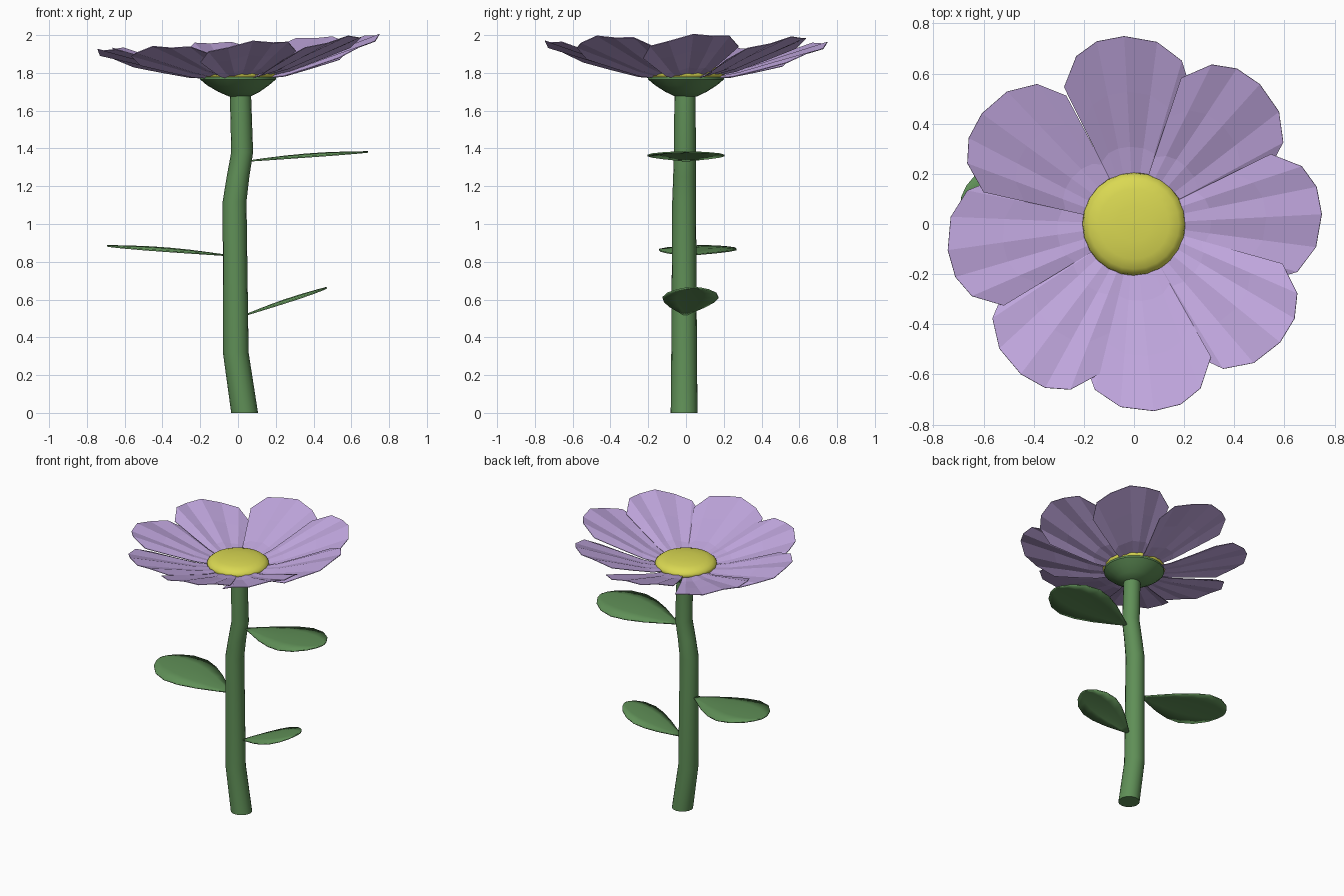
import bpy, bmesh, math
from mathutils import Vector, Matrix

if "Cube" in bpy.data.objects:
    bpy.data.objects.remove(bpy.data.objects["Cube"])


def material(name, rgb):
    m = bpy.data.materials.new(name)
    m.diffuse_color = (*rgb, 1)
    m.use_nodes = True
    m.node_tree.nodes["Principled BSDF"].inputs["Base Color"].default_value = m.diffuse_color
    return m


GREEN = material("leaf green", (0.115, 0.275, 0.095))
PURPLE = material("petal lilac", (0.53, 0.385, 0.73))
YELLOW = material("centre yellow", (0.70, 0.69, 0.085))


def finish(bm, name, mat, angle=None):
    bmesh.ops.recalc_face_normals(bm, faces=bm.faces)
    me = bpy.data.meshes.new(name)
    bm.to_mesh(me)
    bm.free()
    me.materials.append(mat)
    ob = bpy.data.objects.new(name, me)
    bpy.context.collection.objects.link(ob)
    if angle:
        bpy.ops.object.select_all(action='DESELECT')
        ob.select_set(True)
        bpy.context.view_layer.objects.active = ob
        bpy.ops.object.shade_smooth_by_angle(angle=math.radians(angle))
    return ob


def rings(name, mat, sections, sides, angle):
    """Capped tube through (x, y, z, radius) sections."""
    bm = bmesh.new()
    loops = []
    for x, y, z, r in sections:
        loops.append([bm.verts.new((x + r * math.cos(2 * math.pi * i / sides),
                                    y + r * math.sin(2 * math.pi * i / sides), z))
                      for i in range(sides)])
    for a, b in zip(loops, loops[1:]):
        for i in range(sides):
            j = (i + 1) % sides
            bm.faces.new((a[i], a[j], b[j], b[i]))
    bm.faces.new(loops[0])
    bm.faces.new(loops[-1])
    return finish(bm, name, mat, angle)


def sheet(name, mat, rows, matrix, thickness, angle=None):
    """Thin surface through a grid of points."""
    bm = bmesh.new()
    grid = [[bm.verts.new(matrix @ Vector(p)) for p in row] for row in rows]
    for a, b in zip(grid, grid[1:]):
        for i in range(len(a) - 1):
            bm.faces.new((a[i], a[i + 1], b[i + 1], b[i]))
    ob = finish(bm, name, mat, angle)
    s = ob.modifiers.new("thickness", 'SOLIDIFY')
    s.thickness = thickness
    s.offset = 0
    return ob


# Gently bent stem
rings("stem", GREEN, [(0.035, -0.01, 0, 0.071), (-0.012, -0.01, 0.32, 0.068),
                      (-0.018, -0.01, 1.12, 0.063), (0.0, -0.008, 1.25, 0.06),
                      (0.022, -0.006, 1.38, 0.058), (0.012, -0.005, 1.72, 0.056)], 16, 50)

# Green cup beneath the petals
rings("flower_cup", GREEN, [(0.01, 0, 1.675, 0.057), (0.005, 0, 1.70, 0.11),
                            (0, 0, 1.735, 0.165), (0, 0, 1.765, 0.2),
                            (0, 0, 1.777, 0.2)], 20, 45)

# Rounded yellow centre
rings("flower_centre", YELLOW, [(0, 0, 1.77, 0.19), (0, 0, 1.79, 0.206), (0, 0, 1.808, 0.202),
                                (0, 0, 1.826, 0.18), (0, 0, 1.838, 0.14),
                                (0, 0, 1.845, 0.07), (0, 0, 1.847, 0.01)], 24, 60)

# Pleated petals: (reach, sideways) outline of the tip, one entry per pleat line
TIP = [(0.52, -0.255), (0.64, -0.225), (0.72, -0.13), (0.75, 0.0),
       (0.735, 0.11), (0.68, 0.195), (0.56, 0.25)]
for n, deg in enumerate((3, 48, 93, 144, 188, 233, 276, 321)):
    a = math.radians(deg)
    rise = (0.183 + 0.04 * math.cos(a)) / 0.57
    rows = []
    for t in (0, 0.3, 0.65, 1):
        row = []
        for k, (reach, side) in enumerate(TIP):
            r = 0.12 + (reach - 0.12) * t
            base = (k - 3) / 3 * 0.06
            y = base + (side - base) * t
            pleat = (0.007 if k % 2 else -0.007) * min(1, 2 * t)
            row.append((r, y, 1.775 + max(0, r - 0.18) * rise + 0.09 * y + pleat))
        rows.append(row)
    sheet(f"petal_{n + 1}", PURPLE, rows, Matrix.Rotation(a, 4, 'Z'), 0.004)

# Leaves: (position along, half width) relative to length, slightly cupped
LEAF = [(0, 0.015), (0.12, 0.095), (0.3, 0.21), (0.48, 0.295), (0.64, 0.33),
        (0.8, 0.29), (0.92, 0.19), (0.98, 0.09), (1, 0.02)]
for name, base, yaw, tilt, length in (
        ("lower_leaf", (0.045, -0.005, 0.52), 6, 18.5, 0.45),
        ("left_leaf", (-0.07, 0.0, 0.835), 171, 4.5, 0.63),
        ("upper_leaf", (0.07, 0.0, 1.335), 0, 4.3, 0.62)):
    rows = [[(t * length, w * length * u, length * (0.02 * math.sin(math.pi * t) * (1 - u * u) - 0.01 * u * u * w))
             for u in (-1, -0.5, 0, 0.5, 1)] for t, w in LEAF]
    place = (Matrix.Translation(base) @ Matrix.Rotation(math.radians(yaw), 4, 'Z')
             @ Matrix.Rotation(math.radians(-tilt), 4, 'Y'))
    sheet(name, GREEN, rows, place, 0.008, 40)
